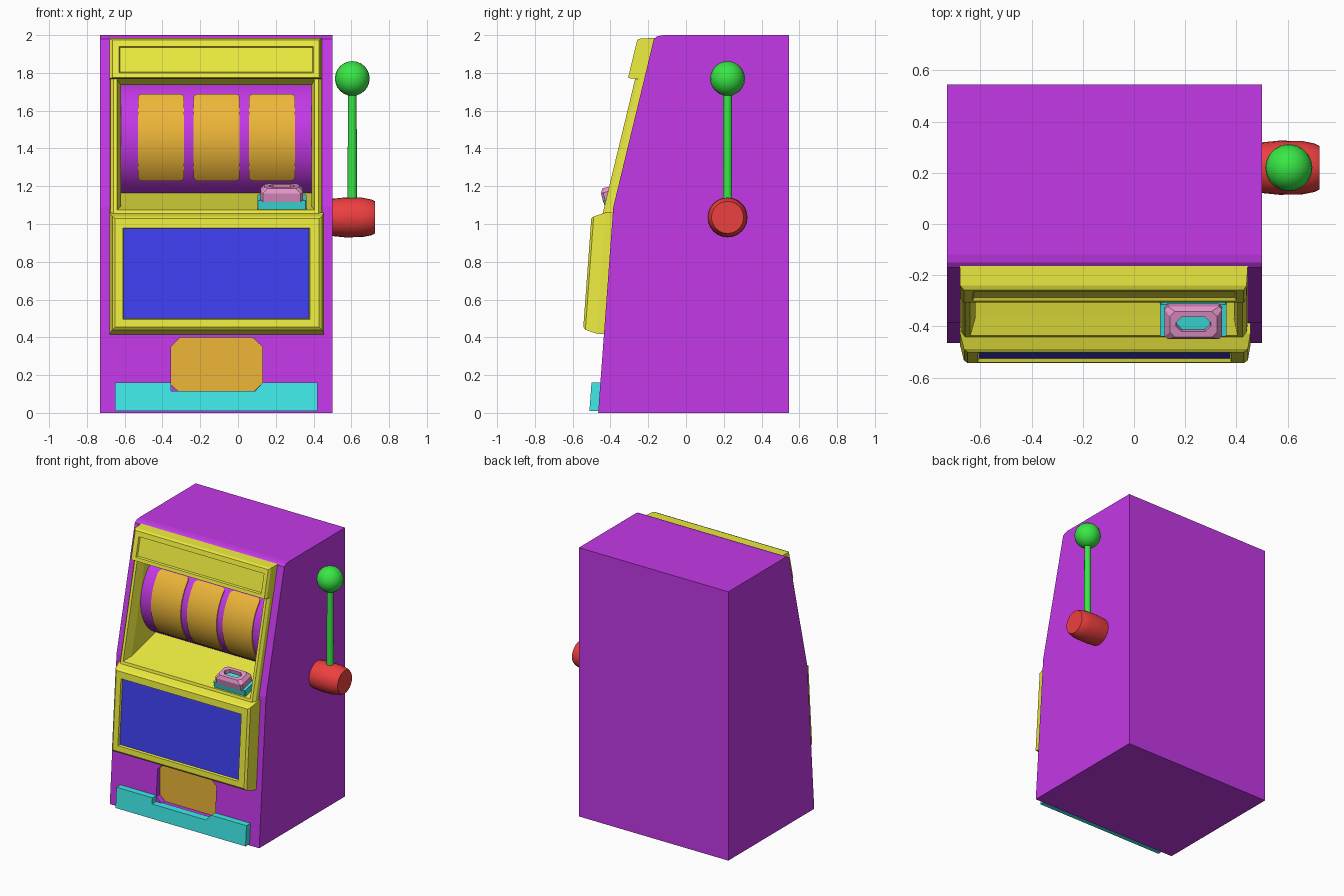
import bpy, bmesh, math
from mathutils import Matrix, Vector

if "Cube" in bpy.data.objects:
    bpy.data.objects.remove(bpy.data.objects["Cube"])

COLORS = dict(purple=(0.55, 0.04, 0.80), yellow=(0.85, 0.84, 0.05), orange=(0.85, 0.47, 0.04),
              blue=(0.05, 0.05, 0.88), cyan=(0.05, 0.82, 0.82), pink=(0.80, 0.30, 0.60),
              red=(0.85, 0.05, 0.05), green=(0.04, 0.80, 0.06))
MATS = {}
for key, rgb in COLORS.items():
    MATS[key] = bpy.data.materials.new(key)
    MATS[key].diffuse_color = (*rgb, 1)


def finish(bm, name, color, smooth=False):
    bmesh.ops.recalc_face_normals(bm, faces=bm.faces[:])
    me = bpy.data.meshes.new(name)
    bm.to_mesh(me)
    bm.free()
    ob = bpy.data.objects.new(name, me)
    bpy.context.collection.objects.link(ob)
    if color:
        me.materials.append(MATS[color])
    if smooth:
        bpy.ops.object.select_all(action='DESELECT')
        ob.select_set(True)
        bpy.context.view_layer.objects.active = ob
        bpy.ops.object.shade_smooth_by_angle(angle=math.radians(35))
    return ob


def loft(name, loops, color, caps=(True, True), smooth=False, matrix=None):
    """Bridge equal-length loops of points, optionally capping both ends."""
    bm = bmesh.new()
    rows = [[bm.verts.new(p) for p in loop] for loop in loops]
    n = len(rows[0])
    for a, b in zip(rows, rows[1:]):
        for i in range(n):
            j = (i + 1) % n
            bm.faces.new((a[i], a[j], b[j], b[i]))
    if caps[0]:
        bm.faces.new(rows[0])
    if caps[1]:
        bm.faces.new(rows[-1])
    if matrix:
        bm.transform(matrix)
    return finish(bm, name, color, smooth)


def side_prism(name, yz, x0, x1, color):
    return loft(name, [[(x, y, z) for y, z in yz] for x in (x0, x1)], color)


def front_y(z):
    """Body front surface: steep lower half, leaning upper half."""
    return -0.465 + 0.0734 * z if z < 1.09 else -0.385 + 0.2416 * (z - 1.09)


def lower_y(z):
    return -0.465 + 0.0734 * z


def upper_y(z):
    return -0.385 + 0.2416 * (z - 1.09)


def bezel(name, surf, rings, color, caps=(True, True)):
    """Nested rectangles (x0, x1, z0, z1, height off the surface)."""
    loops = [[(x, surf(z) - d, z) for x, z in ((x0, z0), (x1, z0), (x1, z1), (x0, z1))]
             for x0, x1, z0, z1, d in rings]
    return loft(name, loops, color, caps)


def lathe_x(name, stations, cy, cz, n, color):
    loops = [[(x, cy + r * math.cos(2 * math.pi * i / n), cz + r * math.sin(2 * math.pi * i / n))
              for i in range(n)] for x, r in stations]
    return loft(name, loops, color, smooth=True)


def cut(ob, cutter):
    mod = ob.modifiers.new("cut", 'BOOLEAN')
    mod.operation, mod.solver, mod.object = 'DIFFERENCE', 'EXACT', cutter
    cutter.hide_render = True
    dg = bpy.context.evaluated_depsgraph_get()
    me = bpy.data.meshes.new_from_object(ob.evaluated_get(dg))
    ob.modifiers.clear()
    ob.data = me
    bpy.data.objects.remove(cutter)


# Cabinet with reel cavity and payout recess
body = side_prism("cabinet", [(0.545, 0), (0.545, 2), (-0.12, 2), (-0.15, 1.995), (-0.17, 1.98),
                              (-0.385, 1.09), (-0.465, 0)], -0.73, 0.50, "purple")
cut(body, side_prism("cavity_cutter", [(-0.6, 1.02), (0.06, 1.185), (0.06, 1.76), (-0.6, 1.76)],
                     -0.63, 0.40, "purple"))
slot = [(-0.355, 0.15), (-0.31, 0.11), (0.08, 0.11), (0.13, 0.16),
        (0.13, 0.35), (0.075, 0.40), (-0.305, 0.40), (-0.355, 0.35)]
cut(body, loft("slot_cutter", [[(x, y, z) for x, z in slot] for y in (-0.6, -0.40)], "purple"))
loft("payout_panel", [[(x, y, z) for x, z in slot] for y in (-0.41, -0.395)], "orange")

# Front tray with a notch under the payout
tray = [(-0.65, 0.01), (0.42, 0.01), (0.42, 0.16), (0.13, 0.16),
        (0.09, 0.115), (-0.355, 0.115), (-0.355, 0.16), (-0.65, 0.16)]
loft("tray", [[(x, lower_y(z) - d, z) for x, z in tray] for d in (0.047, -0.01)], "cyan")

# Yellow front: sign, reel window with shelf, lower panel
bezel("sign", upper_y, [(-0.68, 0.445, 1.765, 1.985, -0.01), (-0.68, 0.44, 1.77, 1.982, 0.07),
                        (-0.665, 0.43, 1.775, 1.975, 0.087), (-0.63, 0.40, 1.80, 1.94, 0.087),
                        (-0.625, 0.395, 1.805, 1.935, 0.075)], "yellow")
bezel("window_frame", upper_y, [(-0.68, 0.445, 1.04, 1.80, -0.01), (-0.675, 0.44, 1.04, 1.80, 0.03),
                                (-0.66, 0.425, 1.04, 1.80, 0.048), (-0.64, 0.405, 1.075, 1.765, 0.048),
                                (-0.62, 0.39, 1.092, 1.735, -0.02), (-0.62, 0.39, 1.165, 1.735, -0.287)],
      "yellow", (False, False))
bezel("lower_panel", lower_y, [(-0.68, 0.455, 0.415, 1.06, -0.01), (-0.68, 0.455, 0.42, 1.06, 0.04),
                               (-0.665, 0.445, 0.44, 1.04, 0.10), (-0.65, 0.43, 0.455, 1.03, 0.112),
                               (-0.61, 0.38, 0.495, 0.98, 0.112), (-0.605, 0.375, 0.50, 0.975, 0.096)],
      "yellow")
bezel("display", lower_y, [(-0.605, 0.375, 0.50, 0.975, 0.09), (-0.605, 0.375, 0.50, 0.975, 0.098)], "blue")

# Reel drum and three raised reel faces
CY, CZ, R = 0.06, 1.45, 0.32
lathe_x("reel_drum", [(-0.62, R), (0.39, R)], CY, CZ, 48, "purple")
for k, xc in enumerate((-0.408, -0.113, 0.18)):
    bm = bmesh.new()
    rows = []
    angles = [-43, -42, -39] + list(range(-32, 41, 8)) + [43, 46, 47]
    for a in angles:
        end = min(a + 43, 47 - a)
        w = 0.122 - (0.025 if end == 0 else 0.009 if end == 1 else 0)
        c, s = math.cos(math.radians(a)), math.sin(math.radians(a))
        rows.append([bm.verts.new((xc + sx * w, CY - r * c, CZ + r * s))
                     for sx, r in ((-1, R + 0.007), (1, R + 0.007), (1, R - 0.02), (-1, R - 0.02))])
    for p, q in zip(rows, rows[1:]):
        for i in range(4):
            bm.faces.new((p[i], p[(i + 1) % 4], q[(i + 1) % 4], q[i]))
    bm.faces.new(rows[0])
    bm.faces.new(rows[-1])
    finish(bm, f"reel_{k + 1}", "orange", True)

# Button on the sloping shelf
tilt = Matrix.Translation((0.232, -0.365, 1.093)) @ Matrix.Rotation(math.radians(14), 4, 'X')


def oct_rect(hx, hy, c, z):
    return [(hx - c, -hy, z), (hx, c - hy, z), (hx, hy - c, z), (hx - c, hy, z),
            (c - hx, hy, z), (-hx, hy - c, z), (-hx, c - hy, z), (c - hx, -hy, z)]


loft("button_base", [oct_rect(0.13, 0.064, 0.004, z) for z in (-0.01, 0.048)], "cyan", matrix=tilt)
loft("button", [oct_rect(0.112, 0.066, 0.012, 0.04), oct_rect(0.112, 0.066, 0.012, 0.088),
                oct_rect(0.092, 0.052, 0.02, 0.112), oct_rect(0.068, 0.029, 0.022, 0.112),
                oct_rect(0.066, 0.027, 0.022, 0.075)], "pink", matrix=tilt)
loft("button_insert", [oct_rect(0.066, 0.027, 0.022, z) for z in (0.07, 0.085)], "cyan", matrix=tilt)

# Lever: hub, rod and knob
lathe_x("lever_hub", [(0.49, 0.098), (0.57, 0.106), (0.66, 0.104), (0.705, 0.095), (0.725, 0.085)],
        0.22, 1.035, 24, "red")
bm = bmesh.new()
bmesh.ops.create_cone(bm, cap_ends=True, segments=16, radius1=0.025, radius2=0.023, depth=0.64,
                      matrix=Matrix.Translation((0.605, 0.22, 1.40)))
finish(bm, "lever_rod", "green", True)
bm = bmesh.new()
bmesh.ops.create_uvsphere(bm, u_segments=20, v_segments=12, radius=0.092,
                          matrix=Matrix.Translation((0.605, 0.22, 1.77)))
finish(bm, "lever_knob", "green", True)

for m in bpy.data.materials:
    if m.users and not m.is_grease_pencil:
        m.use_nodes = True
        m.node_tree.nodes["Principled BSDF"].inputs["Base Color"].default_value = m.diffuse_color
